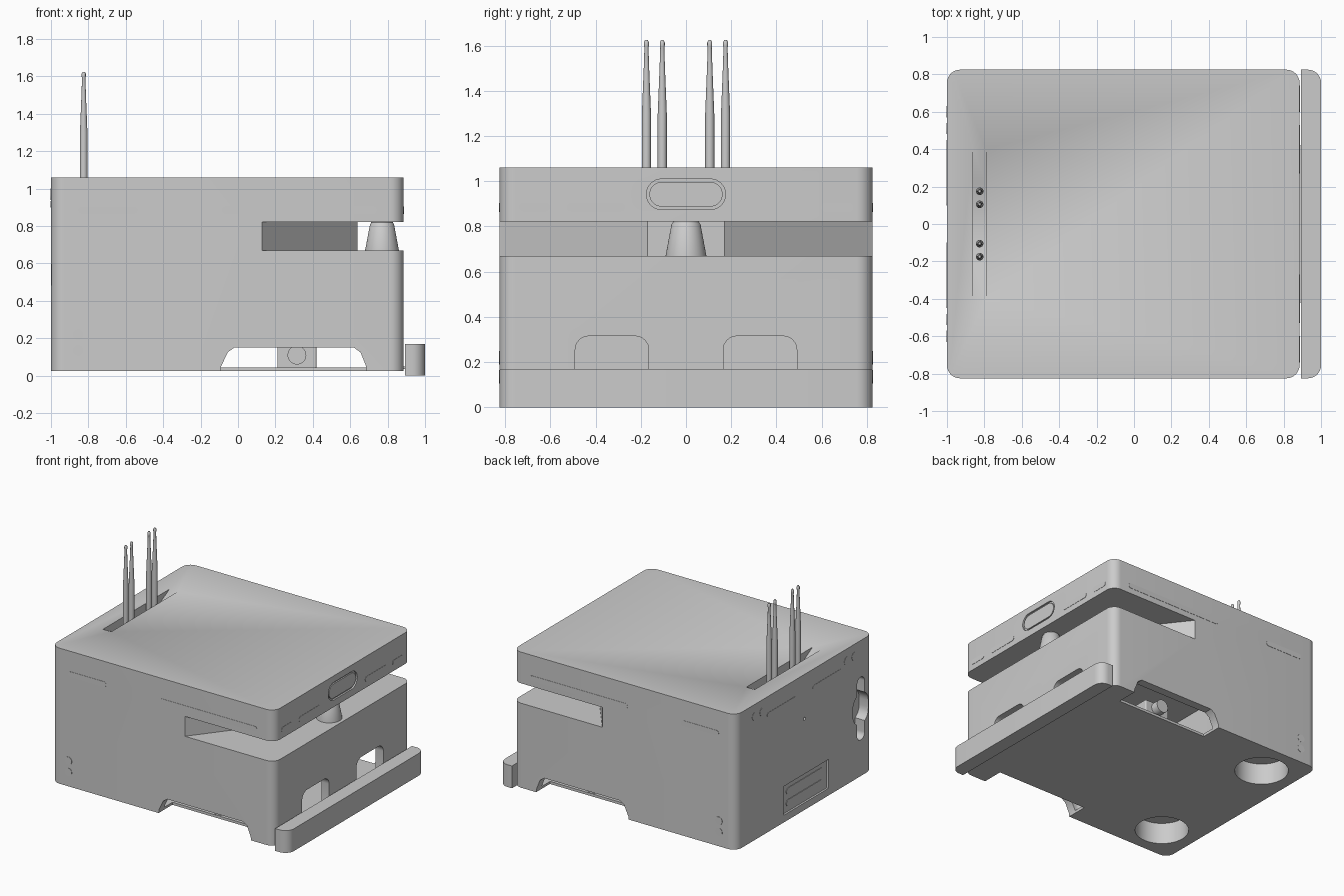
import bpy, bmesh, math

if "Cube" in bpy.data.objects:
    bpy.data.objects.remove(bpy.data.objects["Cube"])

grey = bpy.data.materials.new("light_grey")
grey.use_nodes = True
grey.diffuse_color = (0.6, 0.6, 0.6, 1)
grey.node_tree.nodes["Principled BSDF"].inputs["Base Color"].default_value = (0.6, 0.6, 0.6, 1)


def finish(name, bm):
    bmesh.ops.recalc_face_normals(bm, faces=bm.faces)
    mesh = bpy.data.meshes.new(name)
    bm.to_mesh(mesh)
    bm.free()
    mesh.materials.append(grey)
    ob = bpy.data.objects.new(name, mesh)
    bpy.context.collection.objects.link(ob)
    return ob


def prism(name, points, axis, lo, hi):
    """Extrude a 2D outline along an axis, from lo to hi."""
    place = {"x": lambda u, v, w: (w, u, v),
             "y": lambda u, v, w: (u, w, v),
             "z": lambda u, v, w: (u, v, w)}[axis]
    bm = bmesh.new()
    a = [bm.verts.new(place(u, v, lo)) for u, v in points]
    b = [bm.verts.new(place(u, v, hi)) for u, v in points]
    bm.faces.new(a)
    bm.faces.new(b)
    for i in range(len(a)):
        j = (i + 1) % len(a)
        bm.faces.new((a[i], a[j], b[j], b[i]))
    return finish(name, bm)


def rounded(u0, u1, v0, v1, r=None, steps=8):
    """Rounded rectangle outline; a stadium when r is left out."""
    r = r or 0.499 * min(u1 - u0, v1 - v0)
    out = []
    for k, (cu, cv) in enumerate([(u1 - r, v1 - r), (u0 + r, v1 - r),
                                  (u0 + r, v0 + r), (u1 - r, v0 + r)]):
        for s in range(steps + 1):
            t = (k + s / steps) * math.pi / 2
            out.append((cu + r * math.cos(t), cv + r * math.sin(t)))
    return out


def lathe(name, profile, x, y, sides=24):
    """Turn a (radius, height) profile around a vertical axis."""
    bm = bmesh.new()
    rings = []
    for r, z in profile:
        rings.append([bm.verts.new((x + r * math.cos(2 * math.pi * i / sides),
                                    y + r * math.sin(2 * math.pi * i / sides), z))
                      for i in range(sides)])
    for a, b in zip(rings, rings[1:]):
        for i in range(sides):
            j = (i + 1) % sides
            bm.faces.new((a[i], a[j], b[j], b[i]))
    bm.faces.new(rings[0])
    bm.faces.new(rings[-1])
    return finish(name, bm)


def smooth(ob):
    bpy.ops.object.select_all(action="DESELECT")
    ob.select_set(True)
    bpy.context.view_layer.objects.active = ob
    bpy.ops.object.shade_smooth_by_angle(angle=math.radians(30))


def cut(cutter):
    mod = body.modifiers.new("cut", "BOOLEAN")
    mod.operation = "DIFFERENCE"
    mod.solver = "EXACT"
    mod.object = cutter
    bpy.context.view_layer.objects.active = body
    bpy.ops.object.modifier_apply(modifier=mod.name)
    bpy.data.objects.remove(cutter)


# Main body
BACK, FRONT, SIDE = -1.0, 0.885, 0.825
body = prism("body", rounded(BACK, FRONT, -SIDE, SIDE, 0.07), "z", 0.025, 1.06)

# Wide sensor gap with angled walls
cut(prism("gap_cutter", [(0.07, -0.9), (0.64, -0.17), (0.64, 0.17), (0.07, 0.9),
                         (1.1, 0.9), (1.1, -0.9)], "z", 0.67, 0.822))

# Lower cavity, side arches and the two end openings
cut(prism("cavity_cutter", rounded(-0.15, 0.82, -0.76, 0.76, 0.05), "z", 0.045, 0.32))
arch = [(-0.095, 0), (-0.09, 0.05), (-0.055, 0.125), (-0.02, 0.15),
        (0.62, 0.15), (0.655, 0.125), (0.685, 0.05), (0.69, 0)]
for s in (-1, 1):
    cut(prism("arch_cutter", arch, "y", s * 0.66, s * 0.9))
    cut(prism("opening_cutter", rounded(s * 0.3275 - 0.1625, s * 0.3275 + 0.1625,
                                        0.06, 0.315, 0.06), "x", 0.75, 0.95))
    cut(lathe("wheel_well_cutter", [(0.19, -0.1), (0.19, 0.19)], -0.72, s * 0.55, 48))

# Aerial trough with sloping ends
cut(prism("trough_cutter", [(-0.4, 1.06), (-0.4, 1.1), (0.4, 1.1), (0.4, 1.06),
                            (0.22, 0.96), (-0.22, 0.96)], "x", -0.86, -0.79))

# Recesses in the rear wall: handle pocket, service panel, pin hole
cut(prism("pocket_cutter", rounded(-0.725, -0.635, 0.3, 0.78), "x", -1.1, -0.92))
cut(prism("pocket_cutter", rounded(-0.775, -0.585, 0.42, 0.66), "x", -1.1, -0.92))
cut(prism("panel_cutter", rounded(-0.29, 0.25, 0.08, 0.3, 0.005), "x", -1.1, -0.985))
cut(prism("pin_cutter", rounded(-0.012, 0.012, 0.71, 0.734), "x", -1.1, -0.98))

# Oval recess on the front end
cut(prism("oval_cutter", rounded(-0.175, 0.175, 0.875, 1.01), "x", 0.872, 0.95))
smooth(body)
smooth(prism("oval_lens", rounded(-0.162, 0.162, 0.888, 0.997), "x", 0.86, 0.882))

# Bumper bar with rounded outer corners, and its mounting strip
bar = [(u, v) for u, v in rounded(0.75, 1.0, -SIDE, SIDE, 0.07) if u > 0.9]
bar = [(0.892, -SIDE), (0.892, SIDE)] + sorted(bar, key=lambda p: -p[1])
smooth(prism("bumper_bar", bar, "z", 0, 0.17))
prism("bumper_mount", rounded(0.87, 0.9, -0.42, 0.42, 0.004), "z", 0.035, 0.05)

# Sensor post inside the gap
smooth(lathe("sensor_post", [(0.09, 0.66), (0.09, 0.672), (0.064, 0.81), (0.058, 0.818),
                             (0.058, 0.825)], 0.77, 0, 40))

# Drive block with a roller near each side arch
prism("drive_block", rounded(0.21, 0.42, -0.63, 0.63, 0.01), "z", 0.04, 0.15)
for s in (-1, 1):
    smooth(prism("drive_roller", rounded(0.265, 0.365, 0.06, 0.16), "y", s * 0.6, s * 0.69))

# Aerials
for y in (-0.175, -0.105, 0.105, 0.175):
    smooth(lathe("aerial", [(0.02, 0.95), (0.02, 1.3), (0.012, 1.5), (0.009, 1.59), (0.011, 1.6),
                            (0.011, 1.615), (0.006, 1.625)], -0.825, y))

# Flush light strips and buttons on both sides
for s in (-1, 1):
    lo, hi = s * (SIDE - 0.01), s * (SIDE + 0.002)
    for x0, x1 in ((-0.855, -0.535), (-0.085, 0.74)):
        prism("side_light", rounded(x0, x1, 0.865, 0.905), "y", lo, hi)
    for z in (0.135, 0.22):
        prism("side_button", rounded(-0.885, -0.825, z - 0.03, z + 0.03), "y", lo, hi)

# Flush strips and round ports on the front and rear ends
for s in (-1, 1):
    for y0, y1 in ((0.27, 0.53), (0.6, 0.74)):
        prism("front_light", rounded(*sorted((s * y0, s * y1)), 0.865, 0.905),
              "x", FRONT - 0.01, FRONT + 0.002)
    prism("rear_light", rounded(*sorted((s * 0.1, s * 0.45)), 0.9, 0.935),
          "x", BACK - 0.002, BACK + 0.01)
    for y in (0.51, 0.6):
        prism("rear_port", rounded(s * y - 0.03, s * y + 0.03, 0.94, 1.0),
              "x", BACK - 0.002, BACK + 0.01)

# Slotted covers in the service panel
for z in (0.12, 0.21):
    prism("panel_slot", rounded(-0.24, 0.2, z, z + 0.05), "x", -0.989, -0.98)
